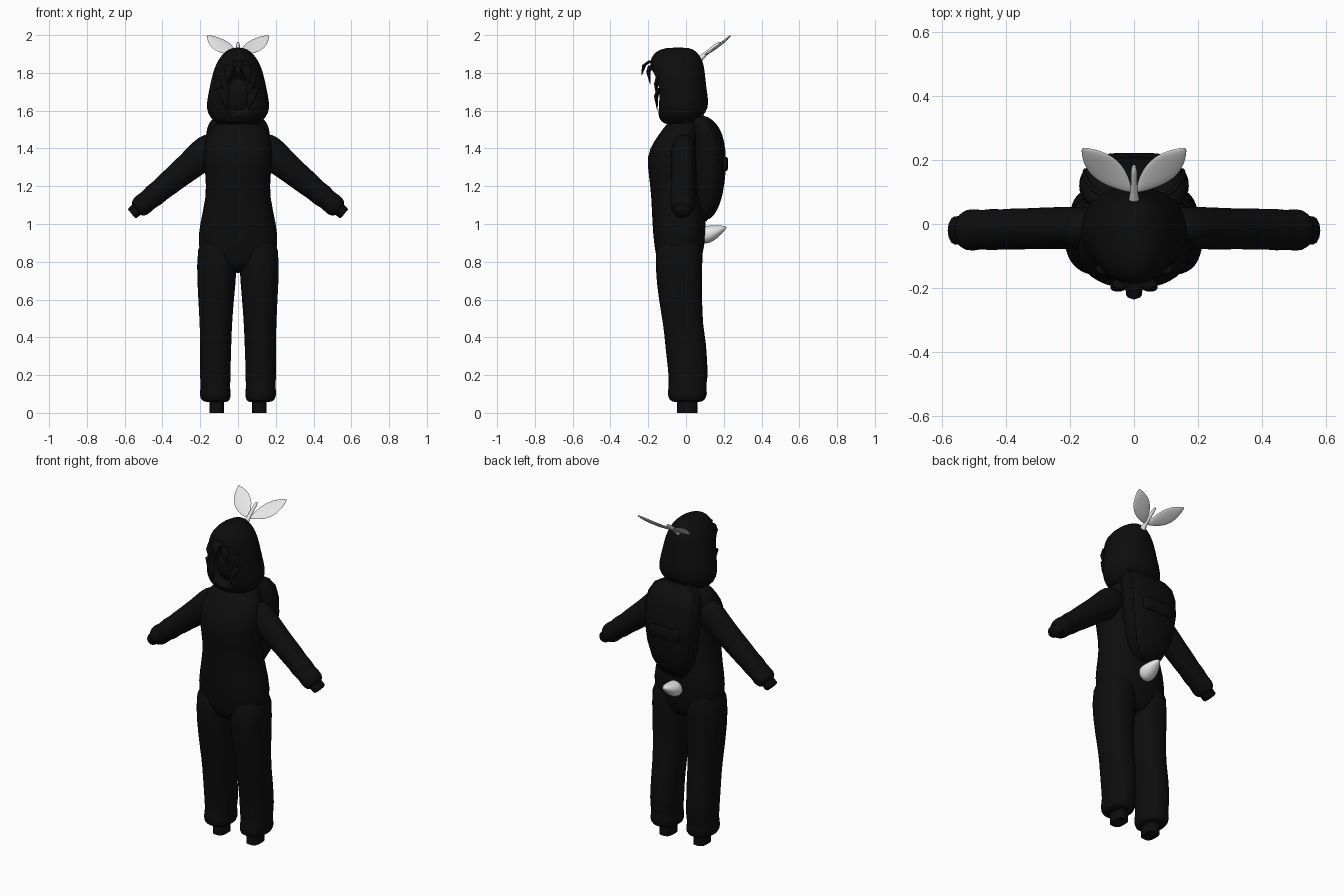
import bpy, math, random
from mathutils import Vector

random.seed(4)
if "Cube" in bpy.data.objects:
    bpy.data.objects.remove(bpy.data.objects["Cube"])


def material(name, rgb):
    m = bpy.data.materials.new(name)
    m.use_nodes = True
    m.diffuse_color = (*rgb, 1)
    m.node_tree.nodes["Principled BSDF"].inputs["Base Color"].default_value = (*rgb, 1)
    return m


BLACK = material("black fabric", (0.004, 0.004, 0.004))
PALE = material("pale grey", (0.8, 0.8, 0.8))
X, Y, Z = Vector((1, 0, 0)), Vector((0, 1, 0)), Vector((0, 0, 1))


def finish(ob, mat, angle=50):
    ob.data.materials.append(mat)
    bpy.ops.object.select_all(action='DESELECT')
    ob.select_set(True)
    bpy.context.view_layer.objects.active = ob
    bpy.ops.object.shade_smooth_by_angle(angle=math.radians(angle))
    return ob


def loft(name, rings, u, v, mat=BLACK, sides=20, power=2.0, wobble=0.0, subdiv=1):
    """Skin elliptical rings (centre, radius along u, radius along v)."""
    verts, faces = [], []
    for c, a, b in rings:
        for i in range(sides):
            t = math.tau * i / sides
            cu, sv = math.cos(t), math.sin(t)
            w = 1 + random.uniform(-wobble, wobble)
            pu = math.copysign(abs(cu) ** (2 / power), cu) * a * w
            pv = math.copysign(abs(sv) ** (2 / power), sv) * b * w
            verts.append(Vector(c) + u * pu + v * pv)
    for r in range(len(rings) - 1):
        for i in range(sides):
            j = (i + 1) % sides
            faces.append((r * sides + i, r * sides + j, (r + 1) * sides + j, (r + 1) * sides + i))
    faces.append(tuple(range(sides))[::-1])
    faces.append(tuple(range((len(rings) - 1) * sides, len(rings) * sides)))
    me = bpy.data.meshes.new(name)
    me.from_pydata(verts, [], faces)
    ob = bpy.data.objects.new(name, me)
    bpy.context.collection.objects.link(ob)
    bpy.context.view_layer.objects.active = ob
    # consistent outward normals
    bpy.ops.object.select_all(action='DESELECT')
    ob.select_set(True)
    bpy.ops.object.mode_set(mode='EDIT')
    bpy.ops.mesh.select_all(action='SELECT')
    bpy.ops.mesh.normals_make_consistent(inside=False)
    bpy.ops.object.mode_set(mode='OBJECT')
    if subdiv:
        ob.modifiers.new("Smooth", 'SUBSURF').levels = subdiv
        ob.modifiers["Smooth"].render_levels = subdiv
    return finish(ob, mat)


def stack(rows, x=0.0):
    """Rows of (z, half width, front y, back y) to horizontal rings."""
    return [((x, (f + b) / 2, z), w, (b - f) / 2) for z, w, f, b in rows]


def ball(name, loc, scale, mat=BLACK):
    bpy.ops.mesh.primitive_uv_sphere_add(segments=24, ring_count=14, location=loc)
    ob = bpy.context.object
    ob.name = name
    ob.scale = scale
    return finish(ob, mat)


def tube(name, pts, radius, cyclic=False):
    cu = bpy.data.curves.new(name, 'CURVE')
    cu.dimensions = '3D'
    cu.bevel_depth = radius
    cu.bevel_resolution = 1
    sp = cu.splines.new('POLY')
    sp.points.add(len(pts) - 1)
    for p, q in zip(sp.points, pts):
        p.co = (*q, 1)
    sp.use_cyclic_u = cyclic
    cu.materials.append(BLACK)
    ob = bpy.data.objects.new(name, cu)
    bpy.context.collection.objects.link(ob)


# Suit torso
loft("torso", stack([
    (0.74, 0.06, -0.1, 0.04), (0.78, 0.17, -0.15, 0.075), (0.88, 0.22, -0.17, 0.1),
    (1.0, 0.205, -0.18, 0.11), (1.15, 0.168, -0.185, 0.085), (1.25, 0.175, -0.197, 0.075),
    (1.36, 0.183, -0.212, 0.075), (1.44, 0.18, -0.17, 0.075), (1.5, 0.155, -0.125, 0.075),
    (1.55, 0.1, -0.09, 0.06)]), X, Y, power=2.3)

for s, side in ((1, "left"), (-1, "right")):
    # Trouser leg with gathered cuff
    legs = [(0.95, 0.1, -0.16, 0.1, 0.11), (0.78, 0.109, -0.167, 0.085, 0.112),
            (0.6, 0.094, -0.145, 0.085, 0.116), (0.46, 0.086, -0.12, 0.09, 0.117),
            (0.36, 0.083, -0.11, 0.11, 0.118), (0.27, 0.082, -0.1, 0.112, 0.12),
            (0.19, 0.083, -0.092, 0.118, 0.12), (0.14, 0.077, -0.092, 0.104, 0.12),
            (0.1, 0.084, -0.1, 0.115, 0.121), (0.065, 0.078, -0.09, 0.1, 0.118),
            (0.055, 0.05, -0.06, 0.07, 0.115)]
    loft(side + "_leg", [((s * x, (f + b) / 2, z), w, (b - f) / 2) for z, w, f, b, x in legs],
         X, Y, wobble=0.018, power=2.3)
    # Foot
    loft(side + "_foot", stack([(0, 0.038, -0.048, 0.06), (0.09, 0.038, -0.048, 0.06)], s * 0.113),
         X, Y, power=3, subdiv=0)
    # Sleeve, from shoulder to cuff
    a, b = Vector((s * 0.1, -0.01, 1.435)), Vector((s * 0.55, -0.02, 1.065))
    d = (b - a).normalized()
    n = d.cross(Y)
    sleeve = [(0, 0.07, 0.06), (0.12, 0.092, 0.068), (0.25, 0.082, 0.066), (0.4, 0.073, 0.066),
              (0.52, 0.068, 0.064), (0.62, 0.065, 0.066), (0.7, 0.058, 0.062), (0.77, 0.064, 0.068),
              (0.83, 0.053, 0.06), (0.9, 0.061, 0.068), (0.96, 0.052, 0.06), (0.98, 0.03, 0.03)]
    loft(side + "_arm", [(a.lerp(b, t), r, q) for t, r, q in sleeve], n, Y, wobble=0.025)
    # Hand stub
    loft(side + "_hand", [(a.lerp(b, t), r, r + 0.01) for t, r in ((0.9, 0.036), (1.02, 0.034), (1.03, 0.028))],
         n, Y, sides=12, subdiv=0)

# Hood with a hollow face opening
hood = loft("hood", stack([
    (1.525, 0.08, -0.1, 0.02), (1.54, 0.13, -0.135, 0.06), (1.59, 0.166, -0.155, 0.108),
    (1.64, 0.168, -0.162, 0.124), (1.72, 0.152, -0.168, 0.108), (1.8, 0.135, -0.185, 0.102),
    (1.86, 0.112, -0.195, 0.092), (1.905, 0.078, -0.172, 0.065), (1.928, 0.045, -0.13, 0.035),
    (1.934, 0.015, -0.08, 0.0)]), X, Y, sides=24, power=2.15)
cutter = ball("face_cutter", (0, -0.19, 1.69), (0.105, 0.11, 0.135))
cutter.hide_render = True
cut = hood.modifiers.new("Opening", 'BOOLEAN')
cut.object = cutter
cut.solver = 'EXACT'
bpy.context.view_layer.objects.active = hood
for m in list(hood.modifiers):
    bpy.ops.object.modifier_apply(modifier=m.name)
bpy.data.objects.remove(cutter)
ball("face", (0, -0.045, 1.68), (0.1, 0.085, 0.12))

# Pointed hair locks around the face
for i, (x, z, length, lean) in enumerate([
        (0, 1.865, 0.08, 0.0), (0.04, 1.84, 0.1, 0.02), (-0.04, 1.84, 0.1, -0.02),
        (0.075, 1.8, 0.15, -0.02), (-0.075, 1.8, 0.15, 0.02),
        (0.09, 1.72, 0.12, -0.035), (-0.09, 1.72, 0.12, 0.035)]):
    out = -0.235 if i == 0 else -0.19 if i < 3 else -0.152
    top = Vector((x, -0.185 if i < 3 else -0.14, z))
    tip = Vector((x + lean, out, z - length))
    mid = top.lerp(tip, 0.5) + Vector((0, -0.012, 0.015))
    loft("hair_lock", [(top, 0.03, 0.016), (mid, 0.024, 0.012), (tip, 0.001, 0.001)],
         X, Y, sides=10, subdiv=0)

# Backpack, its piping and pocket
pack = [(1.02, 0.05, 0.06, 0.12), (1.05, 0.09, 0.05, 0.155), (1.12, 0.13, 0.04, 0.188),
        (1.22, 0.157, 0.04, 0.207), (1.34, 0.172, 0.04, 0.216), (1.44, 0.175, 0.035, 0.205),
        (1.51, 0.168, 0.03, 0.18), (1.555, 0.145, 0.03, 0.14), (1.575, 0.1, 0.03, 0.1)]
loft("backpack", stack(pack), X, Y, power=2.4)
rim = [(w * 0.88, f + (b - f) * 0.72, z) for z, w, f, b in pack]
tube("backpack_piping", rim + [(-x, y, z) for x, y, z in reversed(rim)], 0.008, True)
loft("pocket_flap", stack([(1.28, 0.09, 0.17, 0.217), (1.29, 0.1, 0.17, 0.221),
                           (1.345, 0.1, 0.17, 0.222), (1.355, 0.09, 0.17, 0.217)]), X, Y, power=4, subdiv=0)

# Upturned tail
loft("tail", [((0, y, z), w, h) for y, z, w, h in (
    (0.08, 0.94, 0.04, 0.04), (0.105, 0.943, 0.052, 0.05), (0.14, 0.948, 0.05, 0.045),
    (0.175, 0.963, 0.037, 0.03), (0.2, 0.975, 0.02, 0.016), (0.215, 0.982, 0.004, 0.004))],
     X, Z, PALE, sides=14)

# Sprout: stem and a pair of leaves in a tilted plane
up = Vector((0, 0.8, 0.6))
normal = X.cross(up)
loft("stem", [((0, y, z), r, r) for y, z, r in (
    (0.06, 1.86, 0.024), (0.085, 1.885, 0.014), (0.12, 1.915, 0.01), (0.165, 1.95, 0.011), (0.185, 1.963, 0.006))],
     X, normal, PALE, sides=10)
for s, side in ((1, "left"), (-1, "right")):
    base = Vector((s * 0.008, 0.1, 1.897))
    tip = Vector((s * 0.162, 0.237, 1.999))
    across = (tip - base).normalized().cross(normal)
    leaf = [(0, 0.004), (0.12, 0.022), (0.3, 0.043), (0.5, 0.053), (0.7, 0.048), (0.88, 0.026), (1, 0.003)]
    loft(side + "_leaf", [(base.lerp(tip, t) - Z * 0.008 * math.sin(math.pi * t), w, 0.007 if 0 < t < 1 else 0.002)
                          for t, w in leaf], across, normal, PALE, sides=12)
